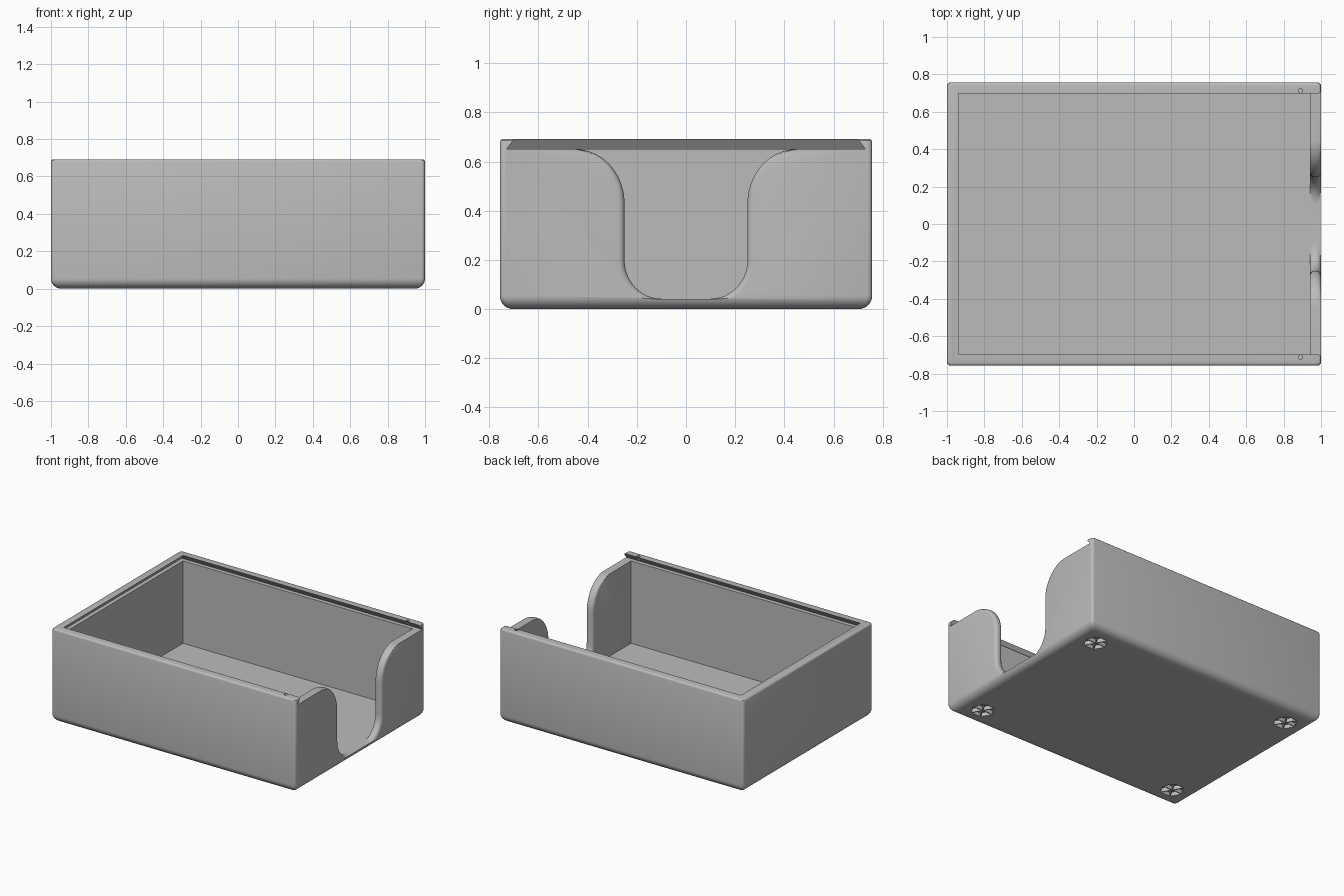
import bpy
import bmesh
from math import sin, cos, pi, sqrt, radians

cube = bpy.data.objects.get("Cube")
if cube:
    bpy.data.objects.remove(cube, do_unlink=True)

HX, HY, TOP = 1.0, 0.757, 0.692      # outer half sizes and height
IX, IY = 0.94, 0.70                  # cavity half sizes
FLOOR, LEDGE = 0.04, 0.65            # floor height and lid slot height

grey = bpy.data.materials.new("plain grey")
grey.use_nodes = True
colour = (0.5, 0.5, 0.5, 1)
grey.diffuse_color = colour
grey.node_tree.nodes["Principled BSDF"].inputs["Base Color"].default_value = colour


def loft(bm, rings):
    """Skin a closed solid through rings of equal point counts."""
    loops = [[bm.verts.new(p) for p in ring] for ring in rings]
    n = len(loops[0])
    for a, b in zip(loops, loops[1:]):
        for i in range(n):
            j = (i + 1) % n
            bm.faces.new((a[i], a[j], b[j], b[i]))
    bm.faces.new(loops[0][::-1])
    bm.faces.new(loops[-1])


def make(name, solids):
    bm = bmesh.new()
    for rings in solids:
        loft(bm, rings)
    bmesh.ops.recalc_face_normals(bm, faces=bm.faces)
    mesh = bpy.data.meshes.new(name)
    bm.to_mesh(mesh)
    bm.free()
    obj = bpy.data.objects.new(name, mesh)
    bpy.context.collection.objects.link(obj)
    mesh.materials.append(grey)
    return obj


def rounded(hx, hy, z, r=0.02, steps=4):
    pts = []
    for k, (sx, sy) in enumerate(((1, 1), (-1, 1), (-1, -1), (1, -1))):
        for s in range(steps + 1):
            a = pi / 2 * (k + s / steps)
            pts.append((sx * (hx - r) + r * cos(a), sy * (hy - r) + r * sin(a), z))
    return pts


def rect(x0, x1, hy, z):
    return [(x0, -hy, z), (x1, -hy, z), (x1, hy, z), (x0, hy, z)]


def polygon(cx, cy, r, n, z, turn=0.0):
    return [(cx + r * cos(turn + 2 * pi * i / n),
             cy + r * sin(turn + 2 * pi * i / n), z) for i in range(n)]


# Body: large round along the bottom, small round along the top
levels = []
for s in range(9):
    a = pi / 2 * s / 8
    levels.append((0.055 * (1 - sin(a)), 0.055 * (1 - cos(a))))
for s in range(4):
    a = pi / 2 * s / 3
    levels.append((0.014 * (1 - cos(a)), TOP - 0.014 * (1 - sin(a))))
box = make("box_body", [[rounded(HX - i, HY - i, z) for i, z in levels]])

# Storage cavity and dovetail slot for a sliding lid, open at the right end
cavity = make("cavity_cutter", [[rect(-IX, IX, IY, FLOOR), rect(-IX, IX, IY, LEDGE + 0.01)]])
slot = make("slot_cutter", [[rect(-0.97, 1.1, 0.73, LEDGE), rect(-0.925, 1.1, 0.685, LEDGE + 0.06)]])


# Finger notch: half profile as (y, z, normal y, normal z), widened at both wall faces
def notch_half():
    half = []
    for s in range(13):
        a = pi / 2 * s / 12
        half.append((0.10 + 0.15 * sin(a), 0.20 - 0.158 * cos(a), sin(a), -cos(a)))
    for s in range(15):
        a = pi / 2 * s / 14
        half.append((0.45 - 0.20 * cos(a), 0.43 + 0.22 * sin(a), cos(a) ** 2, -sin(a) * cos(a)))
    half.append((0.45, 0.75, 0, 0))
    return half


def notch_ring(x, grow):
    half = [(y + grow * ny, max(z + grow * nz, 0.042)) for y, z, ny, nz in notch_half()]
    return [(x, y, z) for y, z in half] + [(x, -y, z) for y, z in reversed(half)]


FILLET = 0.025
notch_rings = [notch_ring(IX - 0.03, FILLET)]
for s in range(6):
    d = FILLET * (1 - cos(pi / 2 * s / 5))
    notch_rings.append(notch_ring(IX + d, FILLET - sqrt(FILLET**2 - (FILLET - d)**2)))
for s in range(5, -1, -1):
    d = FILLET * (1 - cos(pi / 2 * s / 5))
    notch_rings.append(notch_ring(HX - d, FILLET - sqrt(FILLET**2 - (FILLET - d)**2)))
notch_rings.append(notch_ring(HX + 0.05, FILLET))
notch = make("notch_cutter", [notch_rings])

# Small round lid catches through the two rails
catches = make("catch_cutter", [
    [polygon(0.89, s * 0.713, 0.012, 12, z) for z in (LEDGE + 0.005, TOP + 0.02)] for s in (-1, 1)])

# Underside: a group of six triangular pockets near each corner
pockets = []
for sx in (-1, 1):
    for sy in (-1, 1):
        for k in range(6):
            a = radians(30 + 60 * k)
            cx, cy = sx * 0.83 + 0.05 * cos(a), sy * 0.59 + 0.05 * sin(a)
            pockets.append([polygon(cx, cy, 0.044, 3, z, a + pi) for z in (-0.02, 0.028)])
feet = make("pocket_cutter", pockets)

# Cut every shape out of the body, then drop the cutters
bpy.context.view_layer.objects.active = box
for cutter in (cavity, slot, notch, catches, feet):
    cutter.hide_render = True
    mod = box.modifiers.new(cutter.name, "BOOLEAN")
    mod.operation = "DIFFERENCE"
    mod.solver = "EXACT"
    mod.object = cutter
    bpy.ops.object.modifier_apply(modifier=mod.name)
    bpy.data.objects.remove(cutter, do_unlink=True)

bpy.ops.object.select_all(action="DESELECT")
box.select_set(True)
bpy.ops.object.shade_smooth_by_angle(angle=radians(30))
